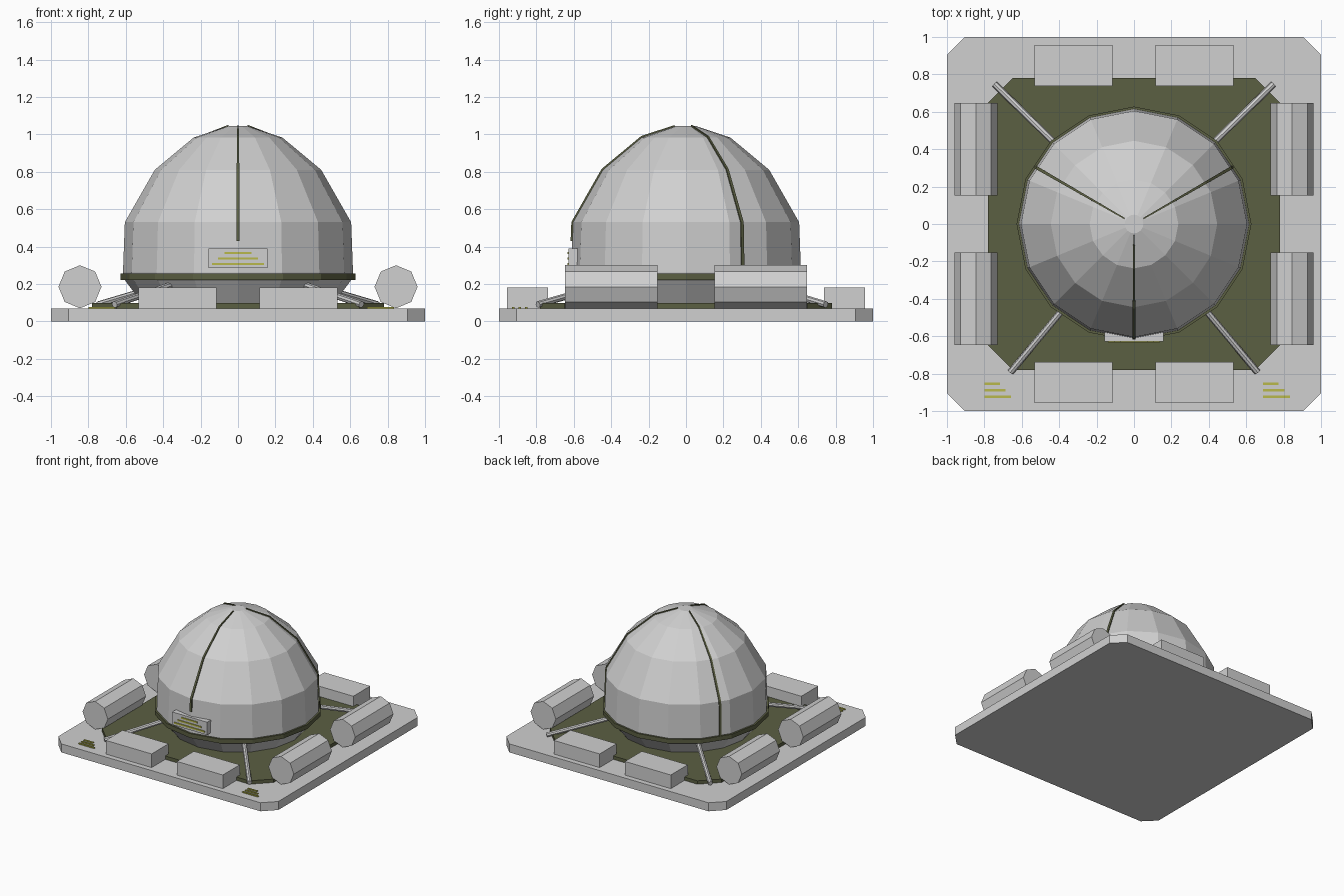
import bpy, bmesh, math
from mathutils import Vector

if "Cube" in bpy.data.objects:
    bpy.data.objects.remove(bpy.data.objects["Cube"])


def material(name, rgb):
    m = bpy.data.materials.new(name)
    m.diffuse_color = (*rgb, 1)
    m.use_nodes = True
    m.node_tree.nodes["Principled BSDF"].inputs["Base Color"].default_value = m.diffuse_color
    return m


GREY = material("light_grey", (0.63, 0.63, 0.63))
GREEN = material("olive_green", (0.105, 0.115, 0.055))
YELLOW = material("marking_yellow", (0.48, 0.48, 0.07))


def finish(bm, name, mat):
    bmesh.ops.recalc_face_normals(bm, faces=bm.faces)
    me = bpy.data.meshes.new(name)
    bm.to_mesh(me)
    bm.free()
    me.materials.append(mat)
    ob = bpy.data.objects.new(name, me)
    bpy.context.collection.objects.link(ob)
    return ob


def loft(name, rings, mat):
    """Skin equal-length rings of points and cap both ends."""
    bm = bmesh.new()
    vs = [[bm.verts.new(p) for p in ring] for ring in rings]
    n = len(vs[0])
    for a, b in zip(vs, vs[1:]):
        for i in range(n):
            j = (i + 1) % n
            bm.faces.new((a[i], a[j], b[j], b[i]))
    bm.faces.new(vs[0])
    bm.faces.new(vs[-1])
    return finish(bm, name, mat)


def box(name, x, y, z, mat):
    ring = [(x[0], y[0]), (x[1], y[0]), (x[1], y[1]), (x[0], y[1])]
    return loft(name, [[(*p, h) for p in ring] for h in z], mat)


def chamfered_slab(name, s, c, z, mat):
    k = s - c
    ring = [(s, -k), (s, k), (k, s), (-k, s), (-s, k), (-s, -k), (-k, -s), (k, -s)]
    return loft(name, [[(*p, h) for p in ring] for h in z], mat)


def lathe(name, profile, sides, mat):
    ang = [2 * math.pi * i / sides for i in range(sides)]
    return loft(name, [[(r * math.cos(a), r * math.sin(a), z) for a in ang]
                       for r, z in profile], mat)


def rod(name, p, q, radius, sides, mat):
    p, q = Vector(p), Vector(q)
    d = (q - p).normalized()
    u = d.cross(Vector((0, 0, 1))).normalized()
    v = u.cross(d)
    ang = [2 * math.pi * i / sides for i in range(sides)]
    return loft(name, [[c + radius * (u * math.cos(a) + v * math.sin(a)) for a in ang]
                       for c in (p, q)], mat)


# Base plate and pad
chamfered_slab("base_plate", 1.0, 0.095, (0, 0.07), GREY)
chamfered_slab("ground_pad", 0.78, 0.13, (0.065, 0.098), GREEN)

# Dome and its band
lathe("dome", [(0.50, 0.08), (0.605, 0.22), (0.615, 0.26), (0.605, 0.53),
               (0.445, 0.81), (0.237, 0.983), (0.05, 1.045)], 16, GREY)
lathe("dome_band", [(0.61, 0.22), (0.628, 0.22), (0.628, 0.255), (0.61, 0.255)], 16, GREEN)


# Seam ribs that follow the dome profile
def rib(name, deg, end, scale):
    a = math.radians(deg)
    out, side = Vector((math.cos(a), math.sin(a), 0)), Vector((-math.sin(a), math.cos(a), 0))
    rings = []
    for r, z in [(0.06, 1.042), (0.237, 0.983), (0.445, 0.81), (0.605, 0.53), end]:
        r *= scale
        nr = Vector((r, z - 0.43)).normalized()
        w = 0.003 + 0.009 * r
        ring = []
        for off, s in ((-0.02, -w), (-0.02, w), (0.008, w), (0.008, -w)):
            ring.append(out * (r + nr.x * off) + side * s + Vector((0, 0, z + nr.y * off)))
        rings.append(ring)
    loft(name, rings, GREEN)


rib("seam_rib_front", -90, (0.609, 0.43), 1.0)
rib("seam_rib_back_right", 30, (0.615, 0.25), 0.983)
rib("seam_rib_back_left", 150, (0.615, 0.25), 0.983)

# Front sign plate with stripes
box("sign_plate", (-0.158, 0.158), (-0.628, -0.575), (0.285, 0.39), GREY)
for i, w in enumerate((0.14, 0.106, 0.072)):
    z = 0.307 + 0.029 * i
    box(f"sign_stripe_{i}", (-w, w), (-0.634, -0.626), (z - 0.006, z + 0.006), YELLOW)

# Corner floor markings
for tag, x0 in (("left", -0.8), ("right", 0.69)):
    for i, w in enumerate((0.143, 0.114, 0.083)):
        y = -0.924 + 0.035 * i
        box(f"floor_stripe_{tag}_{i}", (x0, x0 + w), (y - 0.007, y + 0.007), (0.069, 0.078), YELLOW)

# Crates, side tanks and anchor struts, one per quadrant
for sx, tx in ((-1, "left"), (1, "right")):
    for sy, ty in ((-1, "front"), (1, "back")):
        tag = f"{ty}_{tx}"
        box(f"crate_{tag}", (sx * 0.115, sx * 0.532), (sy * 0.737, sy * 0.957), (0.068, 0.182), GREY)
        rod(f"tank_{tag}", (sx * 0.845, sy * 0.152, 0.185), (sx * 0.845, sy * 0.647, 0.185), 0.115, 8, GREY)
        if sy < 0:
            foot, top = (sx * 0.66, -0.792, 0.09), (sx * 0.345, -0.415, 0.198)
        else:
            foot, top = (sx * 0.745, 0.747, 0.09), (sx * 0.38, 0.39, 0.198)
        rod(f"anchor_strut_{tag}", foot, top, 0.018, 8, GREY)
